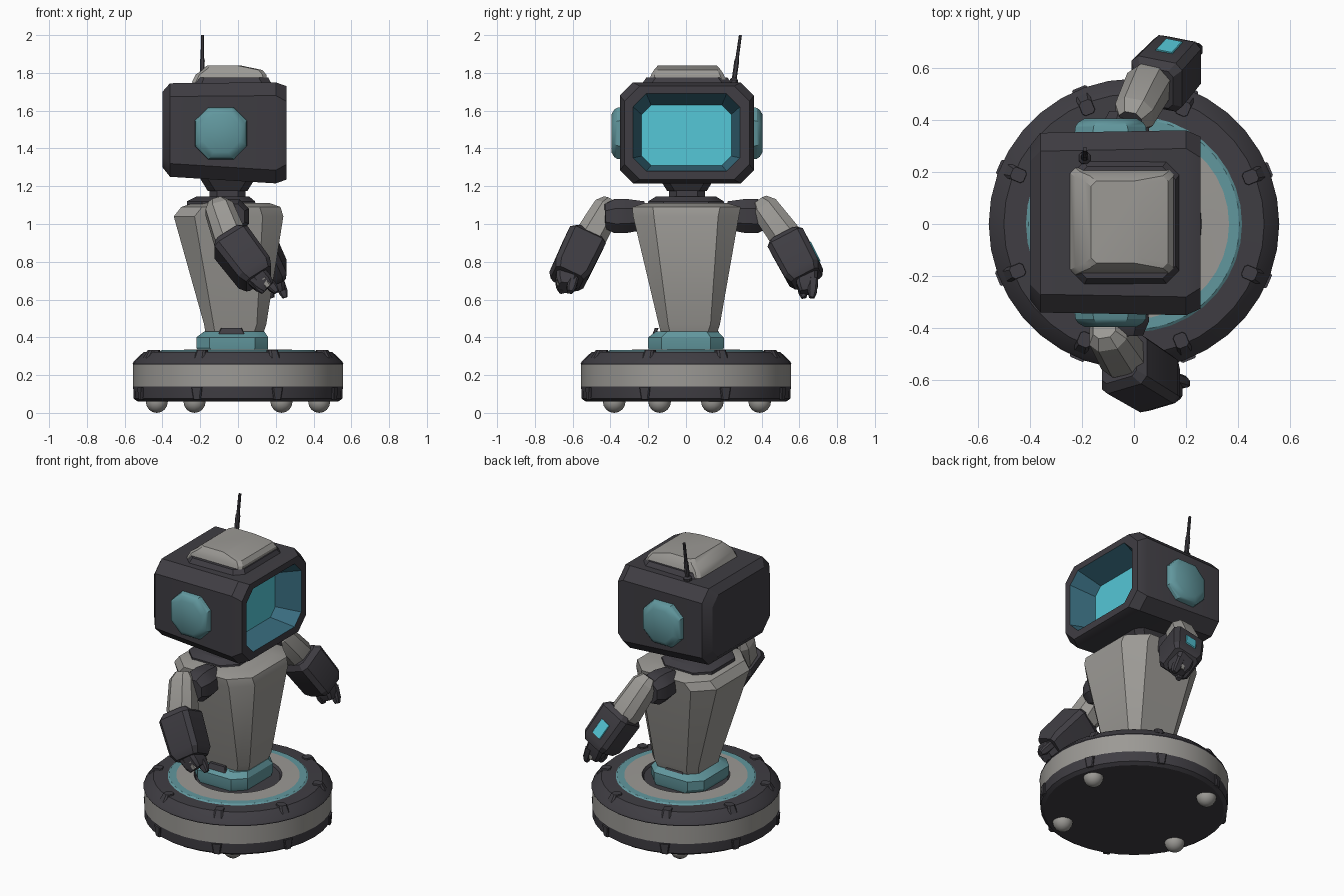
import bpy, bmesh, math
from mathutils import Vector, Matrix

if "Cube" in bpy.data.objects:
    bpy.data.objects.remove(bpy.data.objects["Cube"])


def material(name, r, g, b):
    m = bpy.data.materials.new(name)
    m.use_nodes = True
    m.diffuse_color = (r, g, b, 1)
    m.node_tree.nodes["Principled BSDF"].inputs["Base Color"].default_value = (r, g, b, 1)
    return m


DARK = material("charcoal", .05, .047, .056)
GREY = material("warm grey", .33, .32, .30)
TEAL = material("dusty teal", .12, .31, .34)
DEEP = material("deep teal", .04, .15, .21)
CYAN = material("bright cyan", .09, .57, .68)

# Frames that send local height to the world x or y axis
ALONG_X = Matrix(((0, 0, 1), (1, 0, 0), (0, 1, 0))).to_4x4()
ALONG_Y = Matrix(((0, 1, 0), (0, 0, 1), (1, 0, 0))).to_4x4()


def finish(name, bm, mats):
    bmesh.ops.recalc_face_normals(bm, faces=bm.faces)
    mesh = bpy.data.meshes.new(name)
    bm.to_mesh(mesh)
    bm.free()
    for m in mats:
        mesh.materials.append(m)
    ob = bpy.data.objects.new(name, mesh)
    bpy.context.collection.objects.link(ob)
    bpy.ops.object.select_all(action='DESELECT')
    ob.select_set(True)
    bpy.context.view_layer.objects.active = ob
    bpy.ops.object.shade_smooth_by_angle(angle=math.radians(28))
    return ob


def skin(name, rings, mats, bands=None, frame=Matrix()):
    """Skin rings of points; bands holds a material index for the first cap, each band, last cap."""
    bm = bmesh.new()
    loops = [[bm.verts.new(frame @ Vector(p)) for p in ring] for ring in rings]
    bands = bands or [0] * (len(rings) + 1)
    bm.faces.new(loops[0]).material_index = bands[0]
    for k, (lo, hi) in enumerate(zip(loops, loops[1:])):
        n = len(lo)
        for i in range(n):
            j = (i + 1) % n
            bm.faces.new((lo[i], lo[j], hi[j], hi[i])).material_index = bands[k + 1]
    bm.faces.new(loops[-1]).material_index = bands[-1]
    return finish(name, bm, mats)


def octagon(h, a0, a1, b0, b1, c):
    return [(a0 + c, b0, h), (a1 - c, b0, h), (a1, b0 + c, h), (a1, b1 - c, h),
            (a1 - c, b1, h), (a0 + c, b1, h), (a0, b1 - c, h), (a0, b0 + c, h)]


def loft(name, sections, mats, bands=None, frame=Matrix()):
    return skin(name, [octagon(*s) for s in sections], mats, bands, frame)


def lathe(name, profile, mats, bands, sides=36):
    turn = [math.tau * i / sides for i in range(sides)]
    rings = [[(r * math.cos(t), r * math.sin(t), z) for t in turn] for r, z in profile]
    return skin(name, rings, mats, bands)


def limb_frame(p0, p1):
    z = (p1 - p0).normalized()
    x = Vector((1, 0, 0))
    x = (x - z * x.dot(z)).normalized()
    y = z.cross(x)
    return Matrix.Translation(p0) @ Matrix((x, y, z)).transposed().to_4x4()


def limb(name, p0, p1, widths, chamfer, mats, bands=None):
    """Chamfered bar from p0 to p1 with evenly listed (position, half width) stations."""
    p0, p1 = Vector(p0), Vector(p1)
    length = (p1 - p0).length
    secs = [(t * length, -w, w, -w, w, w * chamfer) for t, w in widths]
    return loft(name, secs, mats, bands, limb_frame(p0, p1))


# Round base with coloured bands and a stepped top
lathe("base", [(.53, .06), (.552, .075), (.555, .135), (.555, .14), (.555, .255), (.558, .26),
               (.55, .275), (.50, .322), (.415, .325), (.405, .332), (.365, .332), (.26, .335), (.25, .32)],
      [DARK, GREY, TEAL], [0, 0, 0, 0, 1, 0, 0, 0, 0, 2, 2, 1, 0, 0])

# Ball casters
for i, (x, y) in enumerate([(.43, .14), (-.23, .39), (.23, -.38), (-.43, -.14)]):
    bm = bmesh.new()
    bmesh.ops.create_uvsphere(bm, u_segments=14, v_segments=8, radius=.06,
                              matrix=Matrix.Translation((x, y, .06)))
    finish(f"caster_{i + 1}", bm, [GREY])

# Clips on the upper rim and skirt of the base
for i in range(8):
    turn = Matrix.Rotation(math.radians(22 + 45 * i), 4, 'Z')
    loft(f"rim_clip_{i + 1}", [(.29, .45, .535, -.03, .03, .01), (.332, .455, .51, -.025, .025, .01)],
         [DARK], frame=turn)
    loft(f"skirt_clip_{i + 1}", [(.07, .52, .562, -.02, .02, .005), (.135, .52, .565, -.03, .03, .005)],
         [DARK], frame=turn)

# Waist collar and tapered torso
loft("waist_collar", [(.31, -.20, .15, -.19, .19, .07), (.345, -.22, .16, -.20, .20, .07),
                      (.40, -.22, .16, -.20, .20, .07), (.43, -.18, .14, -.16, .17, .06)], [TEAL])
loft("torso", [(.41, -.17, .13, -.13, .16, .05), (.47, -.18, .15, -.145, .18, .05),
               (1.04, -.34, .24, -.28, .28, .11), (1.09, -.30, .225, -.285, .29, .11),
               (1.11, -.24, .17, -.22, .22, .09)], [GREY])
for side in (-1, 1):
    loft("waist_latch", [(.41, -.11, .04, side * .17 - .01, side * .17 + .01, .004),
                         (.45, -.09, .02, side * .155 - .01, side * .155 + .01, .004)], [DARK])

# Neck
loft("shoulder_collar", [(1.08, -.27, .10, -.20, .20, .08), (1.12, -.27, .09, -.20, .20, .08),
                         (1.145, -.22, .06, -.16, .16, .07)], [DARK])
loft("neck", [(1.12, -.15, .04, -.09, .10, .04), (1.22, -.15, .04, -.09, .10, .04)], [DARK])
loft("head_mount", [(1.175, -.16, .05, -.10, .11, .04), (1.24, -.20, .09, -.14, .15, .04)], [DARK])

# Head shell with a deep recess and a screen at its end
loft("head", [(-.40, -.29, .30, 1.30, 1.70, .06), (-.36, -.34, .35, 1.25, 1.745, .07),
              (.20, -.35, .36, 1.215, 1.75, .07), (.256, -.325, .335, 1.235, 1.73, .08),
              (.256, -.28, .285, 1.28, 1.69, .07), (.10, -.235, .24, 1.31, 1.63, .05)],
     [DARK, DEEP, CYAN], [0, 0, 0, 0, 0, 1, 2], ALONG_X)

# Roof panel and aerial
loft("roof_base", [(1.72, -.25, .19, -.25, .26, .05), (1.775, -.23, .16, -.21, .22, .05)], [DARK])
loft("roof_panel", [(1.75, -.245, .155, -.195, .215, .02), (1.79, -.225, .15, -.185, .20, .02),
                    (1.815, -.19, .13, -.17, .185, .02), (1.838, -.165, .02, -.15, .165, .02)], [GREY])
limb("aerial", (-.19, .25, 1.73), (-.188, .288, 2.0),
     [(0, .022), (.12, .022), (.16, .013), (.5, .013), (.55, .009), (1, .008)], .5, [DARK])

# Ear discs
for side, name in ((-1, "right"), (1, "left")):
    off = .005
    ear = [(off + side * .33, 1.34, 1.62, -.23, .05, .07), (off + side * .37, 1.345, 1.615, -.225, .045, .07),
           (off + side * .385, 1.355, 1.605, -.215, .035, .07), (off + side * .40, 1.38, 1.58, -.19, .01, .06)]
    loft(f"{name}_ear", ear, [TEAL], frame=ALONG_Y)

# Arms: shoulder, elbow, wrist and fingertip points for each side
ARMS = {"right": ((-.10, -.42, 1.08), (-.03, -.53, .89), (-.05, -.53, .92), (.11, -.63, .71), (.17, -.635, .65)),
        "left": ((.00, .42, 1.08), (.07, .56, .89), (.08, .53, .92), (.18, .64, .71), (.215, .645, .62))}
for name, (top, elbow, start, wrist, tip) in ARMS.items():
    side = 1 if name == "left" else -1
    limb(f"{name}_shoulder", (-.04, side * .22, 1.045), (-.03, side * .43, 1.04),
         [(0, .075), (.45, .09), (.75, .09), (1, .065)], .55, [DARK])
    limb(f"{name}_upper_arm", top, elbow, [(-.2, .045), (0, .075), (.8, .085), (1.1, .06)], .5,
         [GREY, DARK], [int(side > 0), 0, 0, 0, 0])
    limb(f"{name}_forearm", start, wrist, [(-.04, .08), (.08, .105), (.85, .1), (1, .08)], .25, [DARK])
    limb(f"{name}_palm", wrist, tip, [(-.3, .06), (.4, .055), (.8, .04)], .3, [DARK])
    # Gripper fingers
    for k, dx in enumerate((-.035, .035)):
        a, b = Vector(wrist), Vector(tip)
        limb(f"{name}_finger_{k + 1}", a + Vector((dx, dx, 0)), b + Vector((dx, dx * .6, -.01)),
             [(0, .025), (.7, .024), (1, .014)], .4, [DARK])
    limb(f"{name}_thumb", Vector(wrist) + Vector((.02, side * .035, 0)),
         Vector(tip) + Vector((-.01, side * .03, .02)), [(0, .022), (1, .016)], .4, [GREY])

# Indicator plate on the outer side of the left forearm
start, wrist = (Vector(p) for p in ARMS["left"][2:4])
loft("forearm_light", [(.09, -.035, .035, -.109, -.1, .003), (.19, -.035, .035, -.108, -.1, .003)],
     [CYAN], frame=limb_frame(start, wrist))
